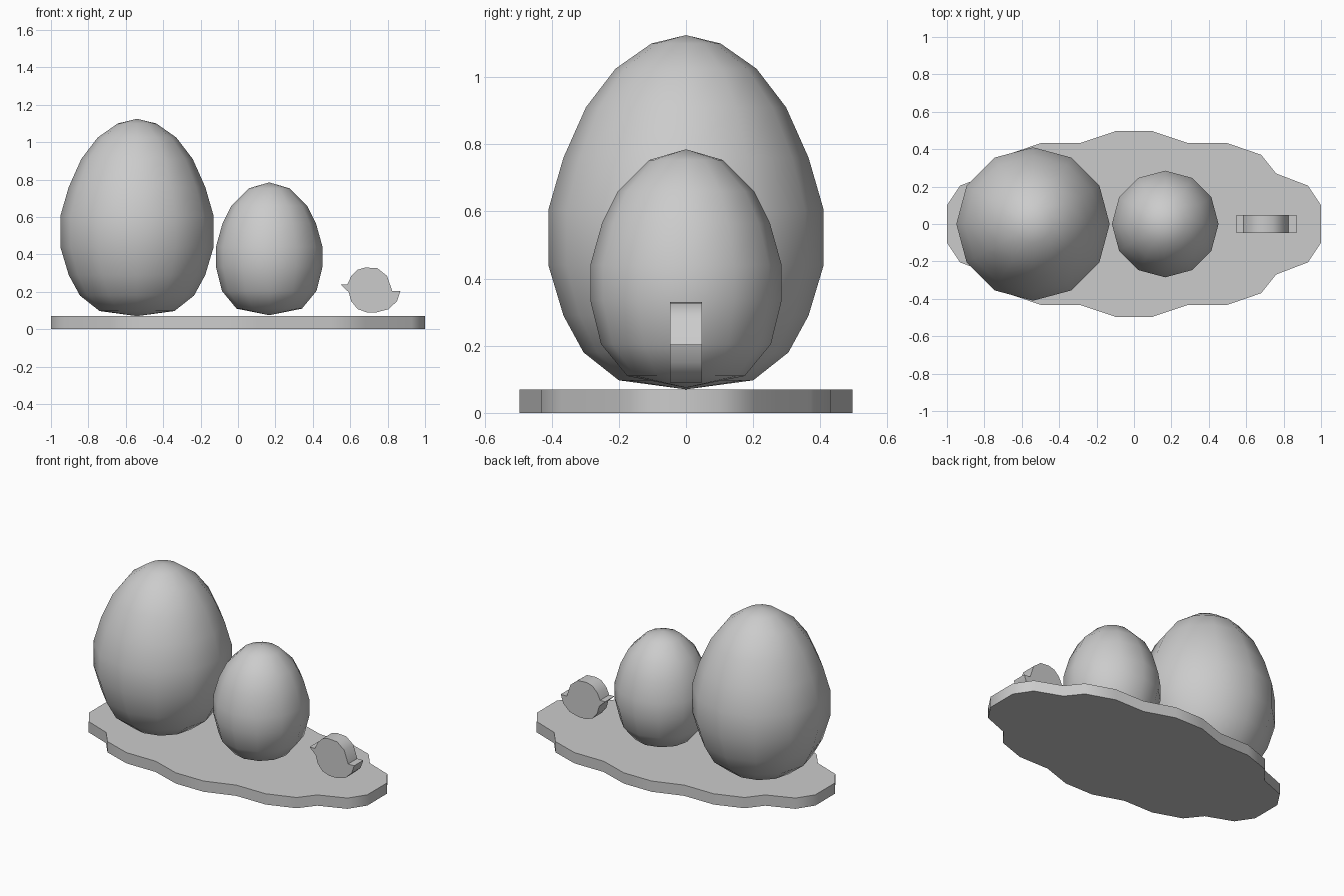
import bpy, bmesh
from math import cos, sin, tau, radians

if "Cube" in bpy.data.objects:
    bpy.data.objects.remove(bpy.data.objects["Cube"])

grey = bpy.data.materials.new("plain_grey")
grey.use_nodes = True
colour = (0.6, 0.6, 0.6, 1)
grey.diffuse_color = colour
grey.node_tree.nodes["Principled BSDF"].inputs["Base Color"].default_value = colour


def finish(name, bm, angle):
    bmesh.ops.recalc_face_normals(bm, faces=bm.faces)
    mesh = bpy.data.meshes.new(name)
    bm.to_mesh(mesh)
    bm.free()
    mesh.materials.append(grey)
    obj = bpy.data.objects.new(name, mesh)
    bpy.context.collection.objects.link(obj)
    bpy.ops.object.select_all(action="DESELECT")
    obj.select_set(True)
    bpy.context.view_layer.objects.active = obj
    bpy.ops.object.shade_smooth_by_angle(angle=radians(angle))
    return obj


def slab(name, outline, offset, angle):
    """Extrude a flat closed outline along an offset."""
    bm = bmesh.new()
    face = bm.faces.new([bm.verts.new(p) for p in outline])
    out = bmesh.ops.extrude_face_region(bm, geom=[face], use_keep_orig=True)
    verts = [v for v in out["geom"] if isinstance(v, bmesh.types.BMVert)]
    bmesh.ops.translate(bm, verts=verts, vec=offset)
    return finish(name, bm, angle)


def egg(name, x, bottom, top, rings, sides=12):
    """Turn a (radius, height) profile around a vertical axis."""
    bm = bmesh.new()
    loops = [[bm.verts.new((x + r * cos(tau * i / sides), r * sin(tau * i / sides), z))
              for i in range(sides)] for r, z in rings]
    low, high = bm.verts.new((x, 0, bottom)), bm.verts.new((x, 0, top))
    for i in range(sides):
        j = (i + 1) % sides
        bm.faces.new((low, loops[0][j], loops[0][i]))
        bm.faces.new((high, loops[-1][i], loops[-1][j]))
        for a, b in zip(loops, loops[1:]):
            bm.faces.new((a[i], a[j], b[j], b[i]))
    return finish(name, bm, 60)


# Scalloped base, one quarter mirrored to all four
quarter = [(1, .1), (.93, .205), (.76, .27), (.68, .37), (.5, .432), (.29, .432), (.1, .496)]
half = quarter + [(-x, y) for x, y in reversed(quarter)]
outline = half + [(x, -y) for x, y in reversed(half)]
slab("base", [(x, y, 0) for x, y in outline], (0, 0, .07), 50)

# Two eggs
egg("large_egg", -.54, .07, 1.125,
    [(.2, .097), (.305, .18), (.365, .29), (.41, .44), (.41, .605),
     (.365, .76), (.298, .91), (.21, 1.025), (.103, 1.1)])
egg("small_egg", .167, .075, .785,
    [(.175, .11), (.253, .205), (.285, .335), (.285, .44),
     (.25, .565), (.203, .66), (.11, .753)])

# Small flat chick with beak and tail
chick = [(.548, .24), (.585, .24), (.605, .283), (.64, .318), (.68, .33), (.745, .326),
         (.797, .285), (.825, .203), (.868, .203), (.85, .15), (.805, .107),
         (.74, .09), (.69, .09), (.64, .107), (.605, .15), (.592, .198)]
slab("chick", [(x, -.047, z) for x, z in chick], (0, .094, 0), 40)
